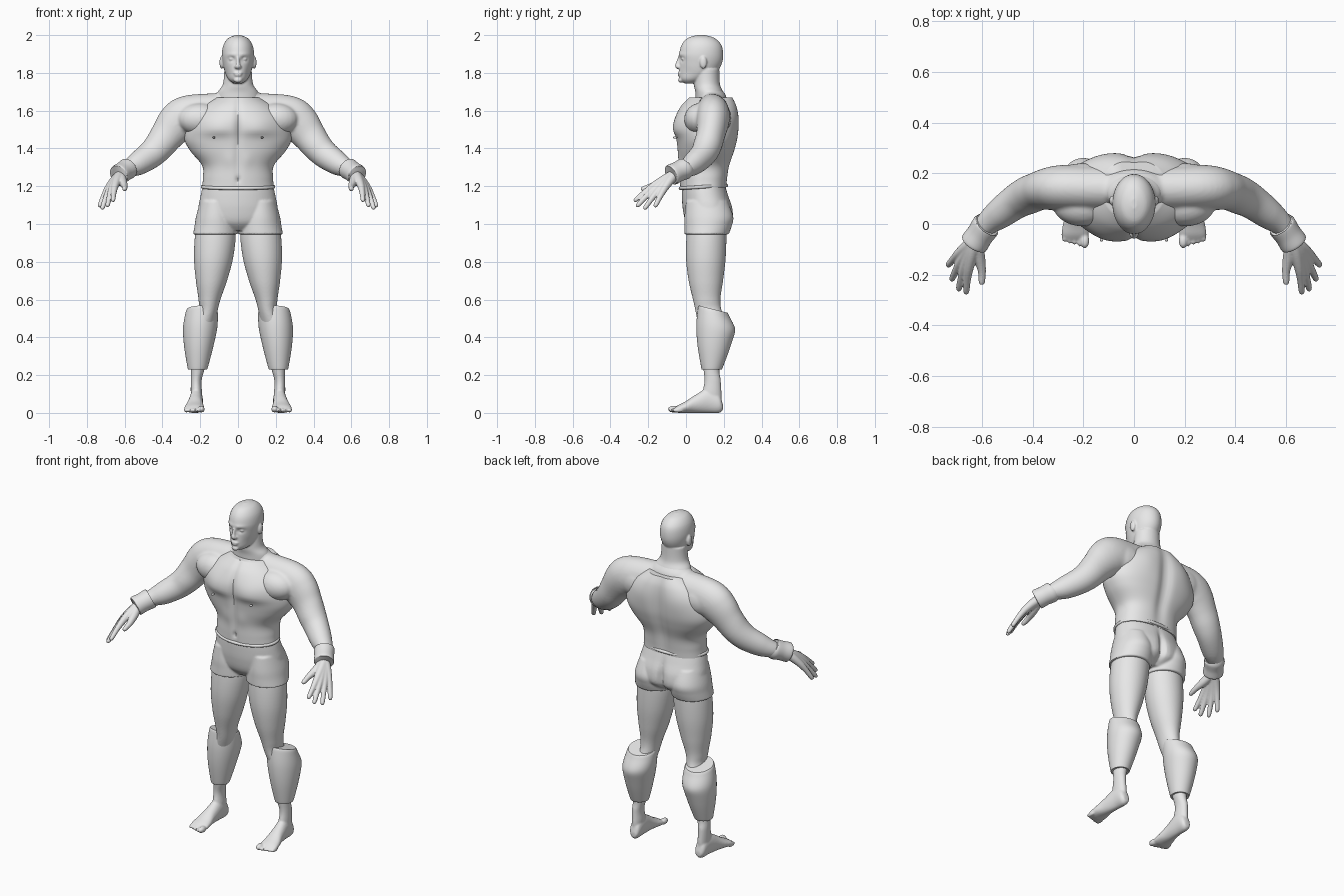
import bpy
import bmesh
from math import cos, sin, pi, exp
from mathutils import Vector, Matrix

cube = bpy.data.objects.get("Cube")
if cube:
    bpy.data.objects.remove(cube, do_unlink=True)

grey = bpy.data.materials.new("plain_grey")
grey.use_nodes = True
grey.diffuse_color = (0.8, 0.8, 0.8, 1)
grey.node_tree.nodes["Principled BSDF"].inputs["Base Color"].default_value = grey.diffuse_color


def spline(rows, steps=6):
    """Smooth rows of numbers into a denser list."""
    pts = [rows[0]] + list(rows) + [rows[-1]]
    dense = []
    for a, b, c, d in zip(pts, pts[1:], pts[2:], pts[3:]):
        for k in range(steps):
            t = k / steps
            dense.append([q + t / 2 * (r - p + t * (2 * p - 5 * q + 4 * r - s + t * (3 * (q - r) + s - p)))
                          for p, q, r, s in zip(a, b, c, d)])
    return dense + [list(rows[-1])]


def skin(bm, rings):
    """Join rings of points into a closed surface."""
    loops = [[bm.verts.new(p) for p in ring] for ring in rings]
    for low, high in zip(loops, loops[1:]):
        for i in range(len(low)):
            bm.faces.new((low[i - 1], low[i], high[i], high[i - 1]))
    bm.faces.new(loops[0])
    bm.faces.new(loops[-1])


def power(value, n):
    return abs(value) ** (2 / n) * (1 if value > 0 else -1)


def loft(bm, rows, along="z", side=1, back=2, seg=64, sculpt=None):
    """Rows give the extents of each section and its position along the axis."""
    rings = []
    for a0, a1, b0, b1, h in spline(rows):
        ring = []
        for i in range(seg):
            t = 2 * pi * i / seg
            n = back if sin(t) > 0 else 2
            a = (a0 + a1) / 2 + (a1 - a0) / 2 * power(cos(t), n)
            b = (b0 + b1) / 2 + (b1 - b0) / 2 * power(sin(t), n)
            p = Vector((a * side, b, h)) if along == "z" else Vector((a * side, h, b))
            if sculpt:
                p.y += sculpt(p, sin(t))
            ring.append(p)
        rings.append(ring)
    skin(bm, rings)


def tube(bm, rows, side=1, seg=32):
    """Rows give a centre, an upright radius and a depth radius."""
    rows = spline(rows)
    pts = [Vector(r[:3]) for r in rows]
    rings = []
    for i, p in enumerate(pts):
        along = (pts[min(i + 1, len(pts) - 1)] - pts[max(i - 1, 0)]).normalized()
        deep = Vector((0, 1, 0))
        deep = (deep - along * deep.dot(along)).normalized()
        up = along.cross(deep)
        ring = []
        for k in range(seg):
            t = 2 * pi * k / seg
            q = p + up * rows[i][3] * cos(t) + deep * rows[i][4] * sin(t)
            ring.append((q.x * side, q.y, q.z))
        rings.append(ring)
    skin(bm, rings)


def blob(bm, centre, size):
    matrix = Matrix.Translation(centre) @ Matrix.Diagonal((*size, 1))
    bmesh.ops.create_uvsphere(bm, u_segments=24, v_segments=16, radius=1, matrix=matrix)


def finish(bm, name, voxel=0, smooth=3):
    """Make the object; a voxel size fuses its overlapping pieces."""
    bmesh.ops.recalc_face_normals(bm, faces=bm.faces)
    mesh = bpy.data.meshes.new(name)
    bm.to_mesh(mesh)
    bm.free()
    obj = bpy.data.objects.new(name, mesh)
    bpy.context.scene.collection.objects.link(obj)
    bpy.ops.object.select_all(action="DESELECT")
    obj.select_set(True)
    bpy.context.view_layer.objects.active = obj
    if voxel:
        fuse = obj.modifiers.new("fuse", "REMESH")
        fuse.mode = "VOXEL"
        fuse.voxel_size = voxel
        relax = obj.modifiers.new("relax", "SMOOTH")
        relax.iterations = smooth
        bpy.ops.object.modifier_apply(modifier="fuse")
        bpy.ops.object.modifier_apply(modifier="relax")
    obj.data.materials.clear()
    obj.data.materials.append(grey)
    bpy.ops.object.shade_smooth_by_angle(angle=0.8)
    return obj


def bump(a, b=0):
    return exp(-a * a - b * b)


def even(half, y0, y1, z):
    return (-half, half, y0, y1, z)


# Head with eye sockets, brow, nose, lips and ears
def face(p, s):
    if s > 0:
        return 0
    x = abs(p.x)
    return (0.014 * bump((x - 0.034) / 0.016, (p.z - 1.872) / 0.012)
            - 0.005 * bump((x - 0.03) / 0.03, (p.z - 1.897) / 0.01)
            + 0.008 * bump((x - 0.06) / 0.02, (p.z - 1.8) / 0.03))


bm = bmesh.new()
loft(bm, [even(.025, -.01, .05, 1.745), even(.05, -.032, .11, 1.765), even(.068, -.036, .16, 1.8),
          even(.08, -.034, .19, 1.85), even(.085, -.036, .197, 1.9), even(.076, -.022, .186, 1.95),
          even(.05, .01, .15, 1.985), even(.012, .06, .1, 2.0)], seg=96, sculpt=face)
tube(bm, [(0, -.034, 1.885, .008, .008), (0, -.042, 1.855, .009, .01), (0, -.047, 1.835, .015, .011),
          (0, -.036, 1.826, .012, .008)])
for z, width in ((1.799, .024), (1.788, .02)):
    blob(bm, (0, -.034, z), (width, .01, .006))
blob(bm, (0, -.028, 1.762), (.022, .014, .014))
for s in (1, -1):
    blob(bm, (s * .034, -.012, 1.873), (.014, .013, .008))
    blob(bm, (s * .086, .092, 1.855), (.012, .019, .033))
    blob(bm, (s * .012, -.038, 1.832), (.008, .01, .008))
loft(bm, [even(.125, .05, .23, 1.6), even(.11, .05, .2, 1.69), even(.08, .042, .18, 1.74),
          even(.072, .045, .176, 1.82)])
finish(bm, "head_and_neck", .005, 2)

# Shoulders, chest sides and arms
bm = bmesh.new()
loft(bm, [even(.15, .06, .23, 1.58), even(.13, .06, .215, 1.67), even(.095, .055, .19, 1.71),
          even(.07, .06, .17, 1.74)])
for s in (1, -1):
    tube(bm, [(0, .14, 1.58, .115, .09), (.15, .14, 1.578, .113, .09), (.27, .143, 1.566, .113, .09),
              (.325, .14, 1.53, .107, .085), (.375, .13, 1.47, .09, .076), (.42, .112, 1.41, .08, .075),
              (.465, .088, 1.365, .073, .068), (.53, .04, 1.32, .063, .06), (.58, 0, 1.293, .047, .047),
              (.62, -.055, 1.265, .035, .035)], s)
    blob(bm, (s * .2, .075, 1.555), (.12, .085, .085))
    blob(bm, (s * .2, .17, 1.56), (.13, .07, .09))
finish(bm, "shoulders_and_arms", .008, 6)


# Fitted torso piece with pectorals, navel and grooves
def muscles(p, s):
    x = abs(p.x)
    if s > 0:
        fade = bump((p.z - 1.45) / .22)
        return -.02 * fade * bump(x / .035) + .006 * bump((x - .12) / .07, (p.z - 1.55) / .08)
    low = .035 if p.z < 1.5 else .08
    pec = bump((x - .11) / .1, (p.z - 1.5) / low)
    return (.009 * bump(x / .012) * bump((p.z - 1.5) / .12) - .022 * pec
            + .005 * bump(x / .02) + .012 * bump(x / .009, (p.z - 1.235) / .014)
            - .004 * bump((x - .05) / .03, (p.z - 1.34) / .04))


bm = bmesh.new()
loft(bm, [even(.19, -.032, .215, 1.19), even(.186, -.034, .22, 1.24), even(.19, -.036, .232, 1.31),
          even(.255, -.045, .258, 1.39), even(.285, -.052, .274, 1.46), even(.265, -.055, .278, 1.55),
          even(.2, -.03, .27, 1.62), even(.12, .015, .25, 1.67)], back=2.5, seg=128, sculpt=muscles)
for s in (1, -1):
    blob(bm, (s * .128, -.058, 1.458), (.007, .012, .006))
finish(bm, "torso")

# Rolled hem at the waist
bm = bmesh.new()
rings = []
for i in range(97):
    t = 2 * pi * i / 96
    out = Vector((cos(t), sin(t), 0))
    core = Vector((.188 * cos(t), .092 + .122 * sin(t), 1.197 + .008 * sin(t)))
    rings.append([core + .009 * (out * cos(k * pi / 6) + Vector((0, 0, sin(k * pi / 6)))) for k in range(12)])
skin(bm, rings)
finish(bm, "waist_hem")


# Shorts
def cleft(p, s):
    return -.03 * bump(p.x / .02) * bump((p.z - 1.04) / .09) if s > 0 else 0


bm = bmesh.new()
loft(bm, [even(.186, -.022, .208, 1.2), even(.198, -.022, .225, 1.15), even(.21, -.017, .248, 1.08),
          even(.2, .0, .245, 1.01), even(.12, .04, .19, .965)], back=2.3, sculpt=cleft)
for s in (1, -1):
    loft(bm, [(.03, .2, 0, .22, 1.12), (.012, .222, -.008, .25, 1.04), (.005, .23, -.008, .242, .99),
              (.004, .238, -.008, .226, .945)], side=s)
finish(bm, "shorts", .006, 3)

for s, label in ((1, "left"), (-1, "right")):
    # Leg, foot and toes
    bm = bmesh.new()
    loft(bm, [(.03, .2, .02, .21, 1.05), (.012, .226, .004, .214, .95), (.026, .233, 0, .21, .82),
              (.058, .223, .014, .196, .7), (.093, .209, .037, .182, .6), (.11, .209, .052, .192, .53),
              (.13, .265, .072, .235, .42), (.172, .25, .09, .18, .25), (.193, .25, .098, .184, .17),
              (.19, .25, .085, .188, .1), (.195, .245, .08, .188, .04)], side=s)
    loft(bm, [(.2, .235, .015, .045, .195), (.188, .25, 0, .1, .175), (.186, .255, 0, .13, .12),
              (.186, .266, 0, .095, .05), (.18, .28, 0, .062, 0), (.178, .285, 0, .042, -.04),
              (.185, .275, .006, .028, -.06)], along="y", side=s)
    for k in range(5):
        wide = .018 if k == 0 else .012
        blob(bm, (s * (.194 + .02 * k), -.066 + .006 * k, wide + .002), (wide, .03, wide))
    finish(bm, label + "_leg", .0055, 3)

    # Shin guard with a top edge that slopes down to the back
    bm = bmesh.new()
    loft(bm, [(.166, .262, .086, .188, .232), (.16, .267, .081, .194, .24), (.131, .285, .062, .235, .35),
              (.11, .291, .055, .26, .45), (.107, .278, .062, .23, .53), (.112, .27, .068, .22, .55)], side=s)
    for v in bm.verts:
        v.co.z -= .25 * (v.co.y - .14) * max(0, (v.co.z - .4) / .15)
    finish(bm, label + "_shin_guard")

    # Wrist band
    bm = bmesh.new()
    tube(bm, [(.58, -.004, 1.296, .052, .052), (.585, -.01, 1.292, .057, .057), (.607, -.042, 1.277, .054, .054),
              (.628, -.073, 1.262, .056, .056), (.632, -.079, 1.259, .051, .051)], s)
    finish(bm, label + "_wrist_band")

    # Hand: each finger runs from the wrist so that the palm is fused from them
    bm = bmesh.new()
    wrist = Vector((.622, -.06, 1.262))
    tips = [(.662, -.275, 1.12), (.692, -.262, 1.092), (.72, -.222, 1.078), (.735, -.165, 1.09)]
    for tip in tips:
        reach = Vector(tip) - wrist
        lift = Vector((.008, 0, .014))
        rows = []
        for f, r in ((0, .027), (.25, .024), (.52, .019), (.75, .0145), (.95, .012), (1, .006)):
            rows.append((*(wrist + reach * f + lift * sin(pi * f)), r, r))
        tube(bm, rows, s)
    tube(bm, [(.622, -.07, 1.255, .026, .026), (.61, -.13, 1.222, .023, .023), (.6, -.185, 1.2, .016, .016),
              (.6, -.23, 1.185, .012, .012), (.6, -.238, 1.182, .006, .006)], s)
    finish(bm, label + "_hand", .0045, 2)
